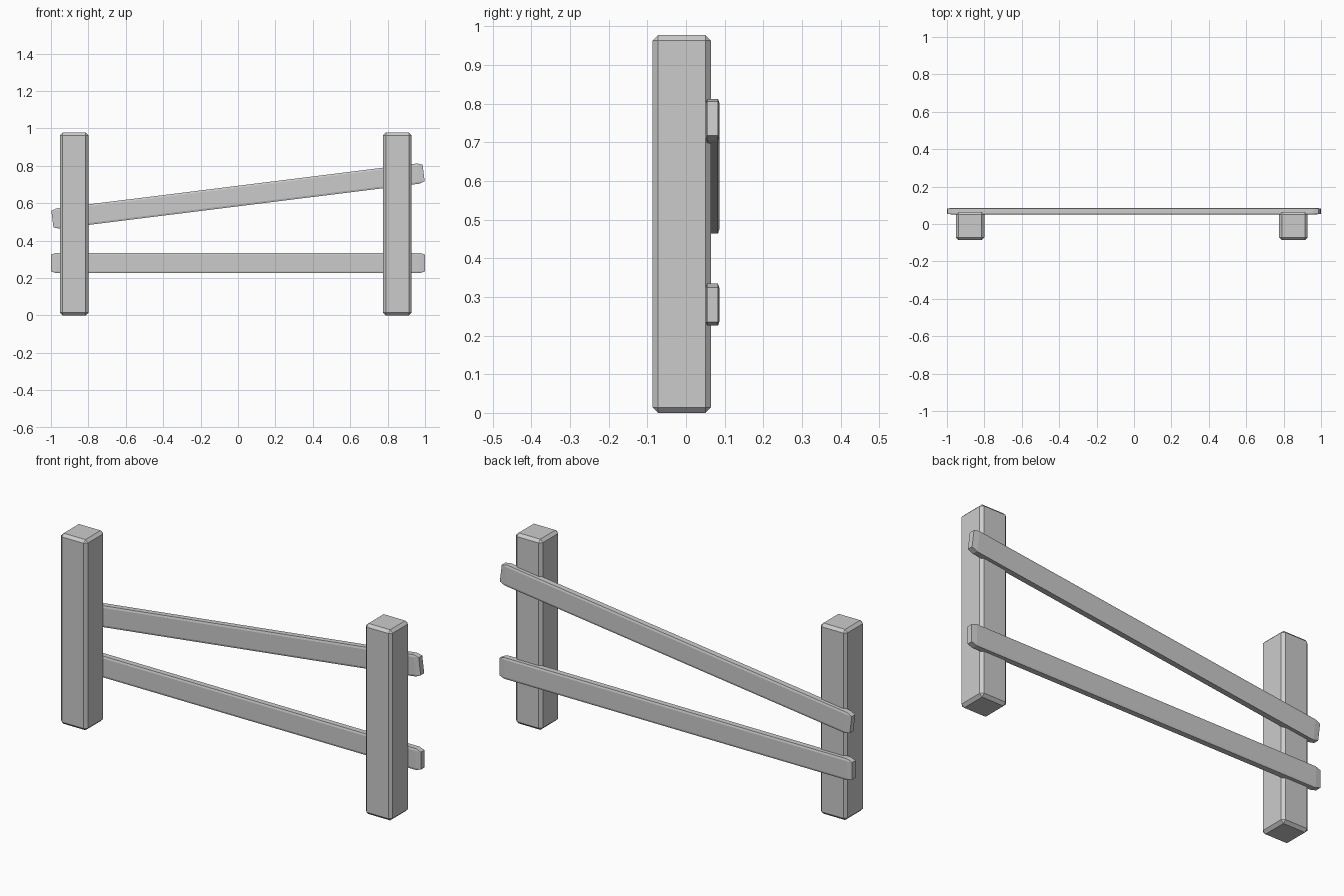
import bpy, bmesh
from math import radians
from mathutils import Matrix, Vector

if "Cube" in bpy.data.objects:
    bpy.data.objects.remove(bpy.data.objects["Cube"])

POST = Vector((0.151, 0.151, 0.977))


def timber(name, centre, scale=(1, 1, 1), tilt=0.0):
    """Chamfered beam; rails are the post stock stretched and laid on its side."""
    bm = bmesh.new()
    bmesh.ops.create_cube(bm, size=1, matrix=Matrix.Diagonal((*POST, 1)))
    bmesh.ops.bevel(bm, geom=bm.edges[:], offset=0.014, segments=1,
                    profile=0.5, affect='EDGES')
    bm.transform(Matrix.Translation(centre)
                 @ Matrix.Rotation(tilt, 4, 'Y')
                 @ Matrix.Diagonal((*scale, 1)))
    bmesh.ops.recalc_face_normals(bm, faces=bm.faces[:])
    mesh = bpy.data.meshes.new(name)
    bm.to_mesh(mesh)
    bm.free()
    obj = bpy.data.objects.new(name, mesh)
    bpy.context.collection.objects.link(obj)
    return obj


# Posts
timber("left_post", (-0.876, -0.011, POST.z / 2))
timber("right_post", (0.852, -0.011, POST.z / 2))

# Rails fixed to the back of the posts, the upper one slipped at an angle
rail = (0.109 / POST.x, 0.035 / POST.y, 2.0 / POST.z)
timber("lower_rail", (0, 0.0685, 0.280), rail, radians(90))
timber("upper_rail", (0, 0.0685, 0.638), rail, radians(90 - 7.1))
